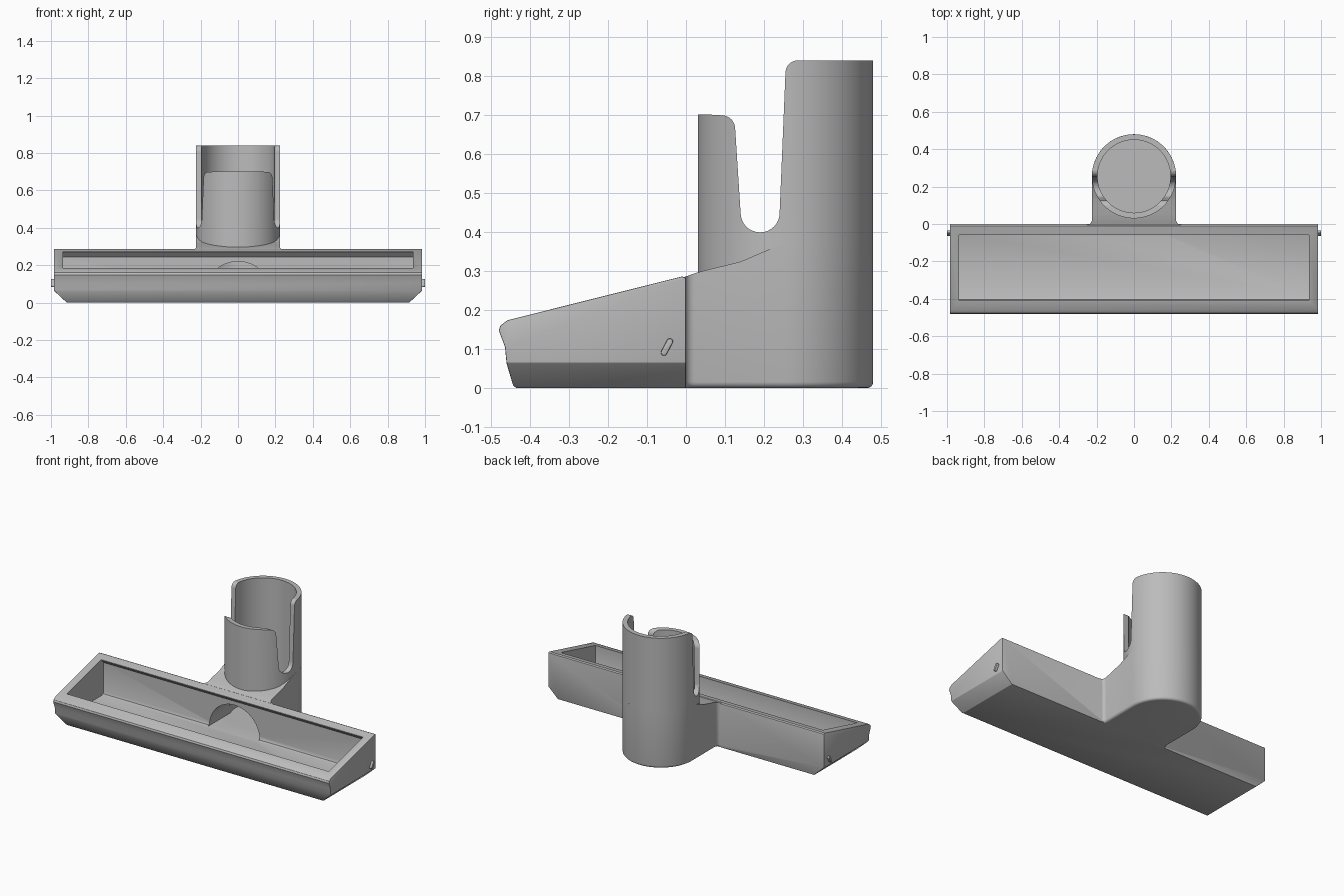
import bpy, bmesh
from math import sin, cos, pi, radians
from mathutils import Vector

old = bpy.data.objects.get("Cube")
if old:
    bpy.data.objects.remove(old, do_unlink=True)

grey = bpy.data.materials.new("plastic_grey")
grey.use_nodes = True
grey.diffuse_color = (0.5, 0.5, 0.5, 1)
grey.node_tree.nodes["Principled BSDF"].inputs["Base Color"].default_value = (0.5, 0.5, 0.5, 1)

TUBE_Y, TUBE_R, BORE_R, FLOOR = 0.255, 0.225, 0.195, 0.04


def arc(cx, cy, r, a, b, n=12):
    """Points on an arc from angle a to b, in degrees."""
    return [(cx + r * cos(radians(a + (b - a) * i / n)),
             cy + r * sin(radians(a + (b - a) * i / n))) for i in range(n + 1)]


def prism(name, pts, axis, lo, hi, edit=None):
    """Extrude a closed 2D outline along an axis."""
    place = {"x": lambda u, v: (lo, u, v), "y": lambda u, v: (u, lo, v),
             "z": lambda u, v: (u, v, lo)}[axis]
    bm = bmesh.new()
    face = bm.faces.new([bm.verts.new(place(u, v)) for u, v in pts])
    ext = bmesh.ops.extrude_face_region(bm, geom=[face])
    step = Vector([hi - lo if a == axis else 0 for a in "xyz"])
    bmesh.ops.translate(bm, vec=step, verts=[v for v in ext["geom"] if isinstance(v, bmesh.types.BMVert)])
    bmesh.ops.recalc_face_normals(bm, faces=bm.faces)
    if edit:
        edit(bm)
        bmesh.ops.recalc_face_normals(bm, faces=bm.faces)
    mesh = bpy.data.meshes.new(name)
    bm.to_mesh(mesh)
    bm.free()
    mesh.materials.append(grey)
    obj = bpy.data.objects.new(name, mesh)
    bpy.context.collection.objects.link(obj)
    return obj


def apply(obj, kind, **settings):
    mod = obj.modifiers.new(kind.lower(), kind)
    for key, value in settings.items():
        setattr(mod, key, value)
    bpy.context.view_layer.objects.active = obj
    bpy.ops.object.modifier_apply(modifier=mod.name)


def combine(obj, other, operation):
    apply(obj, "BOOLEAN", object=other, operation=operation, solver="EXACT")
    bpy.data.objects.remove(other, do_unlink=True)


def chamfer_ends(bm):
    """Slice off the lower corner at each end of the tray."""
    for s in (-1, 1):
        cut = bmesh.ops.bisect_plane(bm, geom=bm.verts[:] + bm.edges[:] + bm.faces[:],
                                     plane_co=(s * 0.915, 0, 0), plane_no=(s * 0.065, 0, -0.07),
                                     clear_outer=True)
        bmesh.ops.edgeloop_fill(bm, edges=[e for e in cut["geom_cut"] if isinstance(e, bmesh.types.BMEdge)])


def round_bottom(bm):
    """Round the bottom edge of the neck."""
    edges = [e for e in bm.edges if all(v.co.z < 0.001 and v.co.y > -0.02 for v in e.verts)]
    bmesh.ops.bevel(bm, geom=edges, offset=0.016, segments=4, profile=0.5, affect="EDGES")


# Wedge-shaped tray
tray = prism("nozzle_body", [(0, 0), (-0.435, 0), (-0.443, 0.006), (-0.46, 0.063), (-0.464, 0.105),
                             (-0.48, 0.148), (-0.476, 0.16), (-0.457, 0.174), (-0.01, 0.286),
                             (0, 0.282)], "x", -0.985, 0.985, chamfer_ends)
apply(tray, "BEVEL", width=0.006, segments=2, limit_method="ANGLE", angle_limit=radians(40))

# Neck: flared plan with a round back, trimmed to a sloping top
half = [(0.25, -0.03), (0.25, -0.003)] + arc(0.25, 0.022, 0.025, -90, -180, 5)
back = arc(0, TUBE_Y, TUBE_R, 0, 180, 48)
plan = half + back + [(-x, y) for x, y in reversed(half)]
neck = prism("neck", plan, "z", 0, 0.6, round_bottom)
slope = prism("neck_slope", [(-0.2, -0.1), (0.6, -0.1), (0.6, 0.37), (0.25, 0.37), (0.2, 0.35),
                             (0.14, 0.324), (0.05, 0.302), (0.022, 0.294), (0, 0.286),
                             (-0.01, 0.2835), (-0.2, 0.237)], "x", -0.5, 0.5)
combine(neck, slope, "INTERSECT")
combine(tray, neck, "UNION")

# Upright tube
tube = prism("tube", arc(0, TUBE_Y, TUBE_R - 0.0002, 0, 360, 96)[:-1], "z", 0.05, 0.84)
combine(tray, tube, "UNION")

# Hollow tray, with an overhanging lip at the back
cavity = prism("tray_cavity", [(-0.41, 0.5), (-0.41, 0.06), (-0.404, 0.046), (-0.39, FLOOR),
                               (-0.055, FLOOR), (-0.041, 0.046), (-0.035, 0.06), (-0.035, 0.245),
                               (-0.06, 0.27), (-0.06, 0.5)], "x", -0.935, 0.935)
combine(tray, cavity, "DIFFERENCE")

# Bore of the tube and the arched passage into the tray
bore = prism("bore", arc(0, TUBE_Y, BORE_R, 0, 360, 96)[:-1], "z", FLOOR, 1)
combine(tray, bore, "DIFFERENCE")
passage = prism("passage", arc(0, FLOOR, 0.18, 0, 180, 40), "y", -0.07, 0.2)
combine(tray, passage, "DIFFERENCE")

# Side slots and the lowered front wall of the tube
slot = ([(-0.1, 0.7), (0.06, 0.701)] + arc(0.092, 0.665, 0.034, 85, 5, 8)
        + arc(0.19, 0.449, 0.05, 180, 360, 16)
        + arc(0.287, 0.808, 0.032, 180, 90, 8) + [(0.287, 1), (-0.1, 1)])
combine(tray, prism("slot", slot, "x", -0.5, 0.5), "DIFFERENCE")

# Small slanted pegs on the ends
for name, s in (("left_peg", 1), ("right_peg", -1)):
    outline = arc(0, 0.016, 0.008, 0, 180, 8) + arc(0, -0.016, 0.008, 180, 360, 8)
    t = radians(-28)
    outline = [(-0.049 + u * cos(t) - v * sin(t), 0.105 + u * sin(t) + v * cos(t)) for u, v in outline]
    peg = prism(name, outline, "x", s * 0.975, s * 1.0)
    apply(peg, "BEVEL", width=0.003, segments=2, limit_method="ANGLE", angle_limit=radians(50))

for obj in bpy.context.scene.objects:
    obj.select_set(obj.type == "MESH")
bpy.context.view_layer.objects.active = tray
bpy.ops.object.shade_smooth_by_angle(angle=radians(30))
